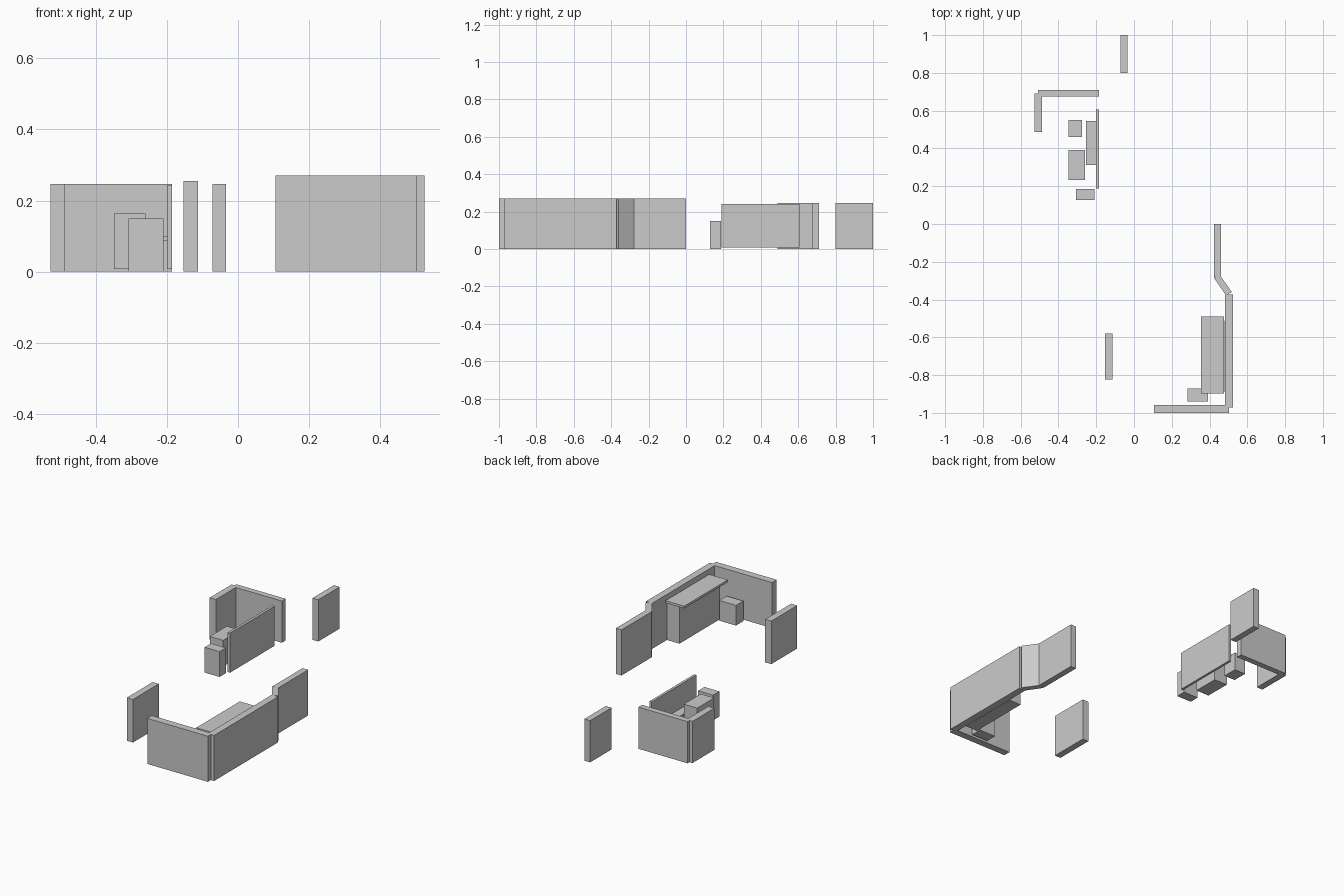
import bpy
import bmesh

cube = bpy.data.objects.get("Cube")
if cube:
    bpy.data.objects.remove(cube, do_unlink=True)

# Single plain grey for every part
grey = bpy.data.materials.new("plain_grey")
grey.use_nodes = True
colour = (0.6, 0.6, 0.6, 1)
grey.diffuse_color = colour
grey.node_tree.nodes["Principled BSDF"].inputs["Base Color"].default_value = colour


def prism(name, outline, z0, z1):
    """Extrude a counter-clockwise floor outline from z0 up to z1."""
    bm = bmesh.new()
    base = bm.faces.new([bm.verts.new((x, y, z0)) for x, y in outline])
    top = bmesh.ops.extrude_face_region(bm, geom=[base])["geom"]
    for v in top:
        if isinstance(v, bmesh.types.BMVert):
            v.co.z = z1
    bmesh.ops.recalc_face_normals(bm, faces=bm.faces)
    mesh = bpy.data.meshes.new(name)
    bm.to_mesh(mesh)
    bm.free()
    mesh.materials.append(grey)
    obj = bpy.data.objects.new(name, mesh)
    bpy.context.collection.objects.link(obj)


def block(name, x0, x1, y0, y1, z0, z1):
    prism(name, [(x0, y0), (x1, y0), (x1, y1), (x0, y1)], z0, z1)


LOW, HIGH = 0.247, 0.27

# Free-standing wall panels
block("back_pillar", -0.072, -0.034, 0.8, 1.0, 0, LOW)
block("front_pillar", -0.153, -0.113, -0.822, -0.58, 0, 0.255)

# Back corner: two walls meeting at an angle
block("back_wall", -0.508, -0.185, 0.675, 0.71, 0, LOW)
block("back_side_wall", -0.527, -0.487, 0.488, 0.692, 0, LOW)

# Screen, shelf and boxes of the back corner
block("screen", -0.2, -0.185, 0.189, 0.607, 0.008, 0.242)
block("shelf", -0.253, -0.2, 0.313, 0.545, 0.088, 0.1)
block("small_box", -0.348, -0.275, 0.46, 0.55, 0.008, 0.118)
block("large_box", -0.348, -0.26, 0.233, 0.392, 0.008, 0.163)
block("end_box", -0.307, -0.21, 0.127, 0.186, 0, 0.15)

# Long side wall with a slanted step, and the front wall
block("side_wall_back", 0.423, 0.46, -0.28, 0, 0, HIGH)
prism("side_wall_slant",
      [(0.423, -0.285), (0.487, -0.378), (0.518, -0.36), (0.456, -0.273)], 0, HIGH)
block("side_wall_front", 0.482, 0.524, -0.972, -0.372, 0, HIGH)
block("front_wall", 0.106, 0.503, -1.0, -0.957, 0, HIGH)

# Counter against the side wall, with a box at its end
block("counter_top", 0.355, 0.477, -0.898, -0.49, 0.228, 0.242)
block("counter_body", 0.4, 0.48, -0.89, -0.51, 0, 0.228)
block("counter_box", 0.283, 0.392, -0.94, -0.872, 0, 0.12)
